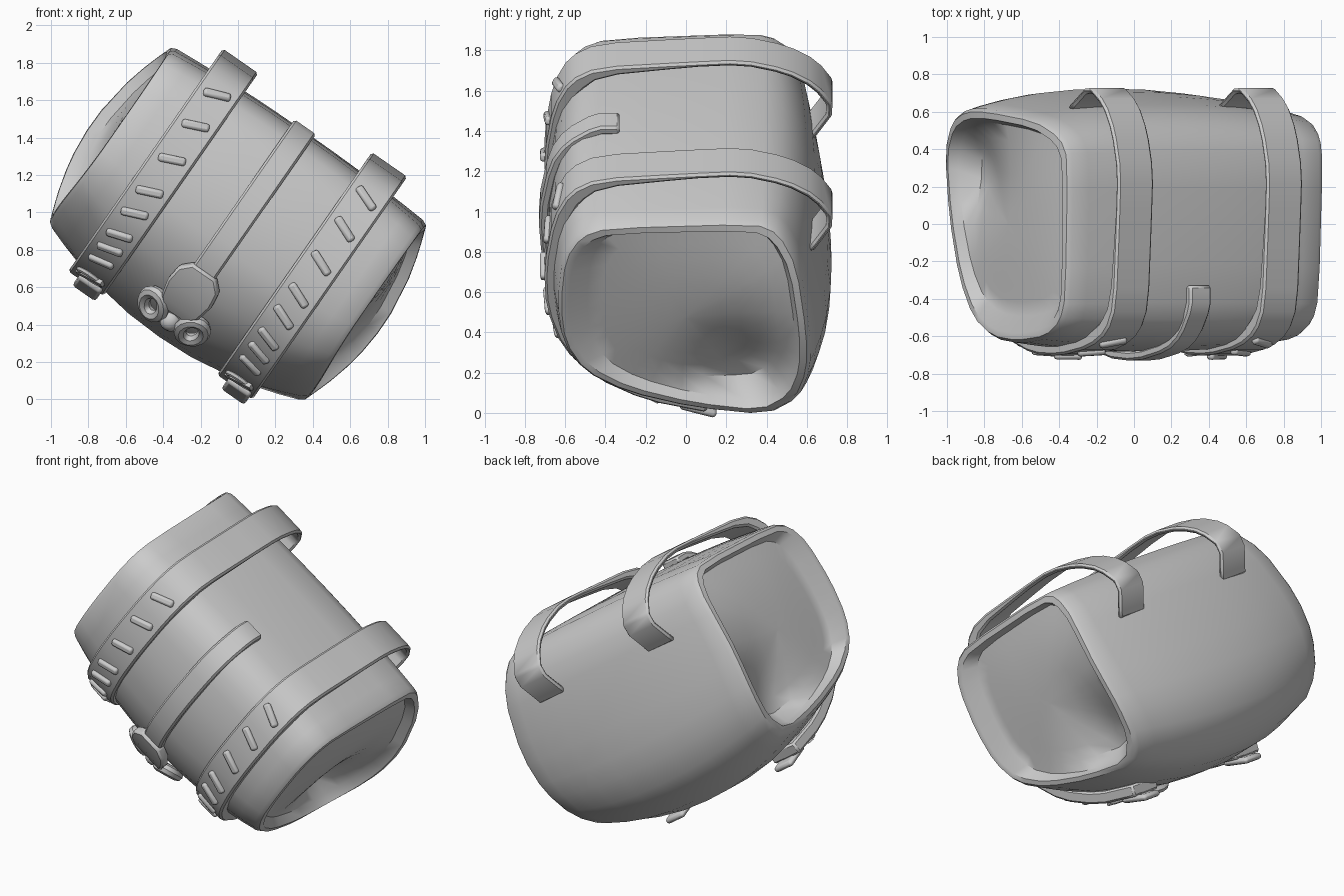
import bpy, bmesh, math
from mathutils import Matrix, Vector

if "Cube" in bpy.data.objects:
    bpy.data.objects.remove(bpy.data.objects["Cube"])

# Local frame: x = long axis of the bag, y = depth, z = across; then the bag is tipped
TIP = Matrix.Translation((0, 0, .94)) @ Matrix.Rotation(math.radians(34.8), 4, 'Y')


def chaikin(pts, closed):
    n = len(pts)
    out = [] if closed else [pts[0]]
    for i in range(n if closed else n - 1):
        a, b = Vector(pts[i]), Vector(pts[(i + 1) % n])
        out += [a.lerp(b, .22), a.lerp(b, .78)]
    if not closed:
        out.append(pts[-1])
    return [Vector(p) for p in out]


def finish(bm, name, bevel=0, segs=2, angle=40):
    bmesh.ops.recalc_face_normals(bm, faces=bm.faces)
    me = bpy.data.meshes.new(name)
    bm.to_mesh(me)
    bm.free()
    ob = bpy.data.objects.new(name, me)
    bpy.context.collection.objects.link(ob)
    ob.matrix_world = TIP
    if bevel:
        m = ob.modifiers.new("bevel", 'BEVEL')
        m.width, m.segments = bevel, segs
    bpy.ops.object.select_all(action='DESELECT')
    ob.select_set(True)
    bpy.context.view_layer.objects.active = ob
    bpy.ops.object.shade_smooth_by_angle(angle=math.radians(angle))
    return ob


# Body: loft between a middle section and narrower end sections (y, v)
MID = [(-.38, .6), (.35, .61), (.52, .53), (.62, .38), (.7, 0), (.73, -.3), (.67, -.56),
       (.45, -.73), (.1, -.74), (-.25, -.645), (-.5, -.47), (-.66, -.22), (-.69, .1),
       (-.64, .4), (-.55, .55)]
END = [(-.4, .555), (.35, .585), (.47, .535), (.56, .37), (.61, 0), (.61, -.25), (.55, -.46),
       (.4, -.59), (.05, -.54), (-.3, -.44), (-.51, -.32), (-.61, -.15), (-.635, .08),
       (-.61, .36), (-.53, .5)]
MID, END = chaikin(MID, True), chaikin(END, True)


def end_u(p):
    k = min(1, max(0, (p.x + .6) / 1.2))
    return .82 + .13 * k * max(0, 1 - (p.y / .6) ** 2)


def body():
    bm = bmesh.new()
    rings = []
    # (position along the axis, end scale, inward depth)
    outer = [-.97, -.85, -.7, -.5, -.25, 0, .25, .5, .7, .85, .97]
    cap = [(1, .98, 0), (1, .925, 0), (1, .885, .06)]
    cap += [(1, s, .061) for s in (.75, .6, .45, .3, .15, .03)]
    rows = [(-t, s, d) for t, s, d in reversed(cap)] + [(t, 1, 0) for t in outer] + cap
    for t, s, d in rows:
        ring = []
        w = 1 - abs(t) ** 2.2
        for e, m in zip(END, MID):
            p = e.lerp(m, w) * s
            if d > .05 and p.x < 0:      # the front lip is wider and slanted
                p.x *= .88
            # soft hollow pressed into the low back corner of each end panel
            dent = .12 * math.exp(-(p.x - .28) ** 2 / .06 - (p.y + .36) ** 2 / .1) if d > .0605 else 0
            u = t * end_u(p) - math.copysign(d + dent, t)
            ring.append(bm.verts.new((u, p.x, p.y)))
        rings.append(ring)
    n = len(END)
    for a, b in zip(rings, rings[1:]):
        for i in range(n):
            bm.faces.new((a[i], a[(i + 1) % n], b[(i + 1) % n], b[i]))
    bm.faces.new(rings[0])
    bm.faces.new(rings[-1])
    finish(bm, "bag_body")


def tangent(path, i):
    return (path[min(i + 1, len(path) - 1)] - path[max(i - 1, 0)]).normalized()


def ribbon(name, path, u0, half, thick, bevel=.012):
    # Flat belt following a path in the (y, v) plane
    bm = bmesh.new()
    prev = None
    for i, p in enumerate(path):
        t = tangent(path, i)
        f = i / (len(path) - 1)
        q = p + Vector((t.y, -t.x)) * thick(f)
        h = half(f)
        ring = [bm.verts.new((u0 + s * h, c.x, c.y)) for s, c in ((-1, p), (1, p), (1, q), (-1, q))]
        if prev:
            for k in range(4):
                bm.faces.new((prev[k], prev[(k + 1) % 4], ring[(k + 1) % 4], ring[k]))
        else:
            bm.faces.new(ring)
        prev = ring
    bm.faces.new(prev)
    return finish(bm, name, bevel, 1)


def frame_at(path, v, u):
    # Surface frame on a belt at height v: x along axis, y along belt, z outward
    i = min(range(1, len(path) // 2 + 2), key=lambda k: abs((path[k].y + path[k - 1].y) / 2 - v))
    a, b = path[i - 1], path[i]
    p = a.lerp(b, min(1, max(0, (v - a.y) / (b.y - a.y))))
    t = (b - a).normalized()
    m = Matrix(((1, 0, 0), (0, t.x, -t.y), (0, t.y, t.x))).to_4x4()
    return Matrix.Translation((u, p.x, p.y)) @ m


def box(bm, m, size):
    bmesh.ops.create_cube(bm, size=1, matrix=m @ Matrix.Diagonal((*size, 1)))


def torus(bm, m, rx, ry, r, n=14, k=8):
    g = []
    for i in range(n):
        a = math.tau * i / n
        g.append([bm.verts.new(m @ Vector(((rx + r * math.cos(b)) * math.cos(a),
                                           (ry + r * math.cos(b)) * math.sin(a), r * math.sin(b))))
                  for b in (math.tau * j / k for j in range(k))])
    for i in range(n):
        for j in range(k):
            bm.faces.new((g[i][j], g[(i + 1) % n][j], g[(i + 1) % n][(j + 1) % k], g[i][(j + 1) % k]))


body()

# Two carrying straps, mirrored about the middle, with stitches, knot and tab
STRAP = chaikin([(.1, -.73), (-.2, -.66), (-.45, -.525), (-.615, -.34), (-.695, -.1), (-.705, .15),
                 (-.66, .44), (-.58, .6), (-.44, .68), (0, .71), (.28, .725), (.5, .67),
                 (.65, .58), (.75, .43), (.63, .24)], False)


def strap_thick(f):
    return .075 - .045 * min(1, max(0, (f - .52) / .12))


for side, tag in ((-1, "left"), (1, "right")):
    u0 = side * .485
    ribbon(tag + "_strap", STRAP, u0, lambda f: .115, strap_thick)
    bm = bmesh.new()
    for v in (.5, .3, .08, -.13, -.27, -.41, -.5, -.58):
        m = frame_at(STRAP, v, u0) @ Matrix.Rotation(math.radians(-side * 23), 4, 'Z')
        box(bm, m, (.15, .045, .045))
    finish(bm, tag + "_strap_stitches", .014, 2, 60)
    bm = bmesh.new()
    m = frame_at(STRAP, -.68, u0)
    torus(bm, m, .07, .035, .02)
    box(bm, m @ Matrix.Rotation(.5, 4, 'Z'), (.17, .04, .04))
    finish(bm, tag + "_strap_knot")
    bm = bmesh.new()
    box(bm, Matrix.Translation((u0 + .02, .06, -.735)) @ Matrix.Rotation(-.3, 4, 'X'), (.15, .19, .04))
    finish(bm, tag + "_strap_tab", .018)

# Middle band with a wider pointed tag and a bow-like pair of rings
BAND = chaikin([(-.33, .63), (-.45, .63), (-.6, .53), (-.68, .4), (-.735, .1), (-.715, -.18),
                (-.62, -.38), (-.49, -.53), (-.33, -.65)][::-1], False)
ribbon("middle_band", BAND, 0, lambda f: .07, lambda f: .05)

TAG = [Vector(p) for p in ((-.44, -.6), (-.51, -.55), (-.59, -.46), (-.64, -.38), (-.67, -.32))]
TAG_HALF = (.07, .12, .14, .13, .07)
ribbon("band_tag", TAG, 0, lambda f: TAG_HALF[round(f * 4)], lambda f: .06)

bm = bmesh.new()
for s in (-1, 1):
    m = frame_at(BAND, -.61, s * .125)
    torus(bm, m @ Matrix.Rotation(s * .3, 4, 'Y'), .065, .09, .036)
bmesh.ops.create_uvsphere(bm, u_segments=12, v_segments=8, radius=.06, matrix=frame_at(BAND, -.63, 0))
finish(bm, "band_bow_rings")
